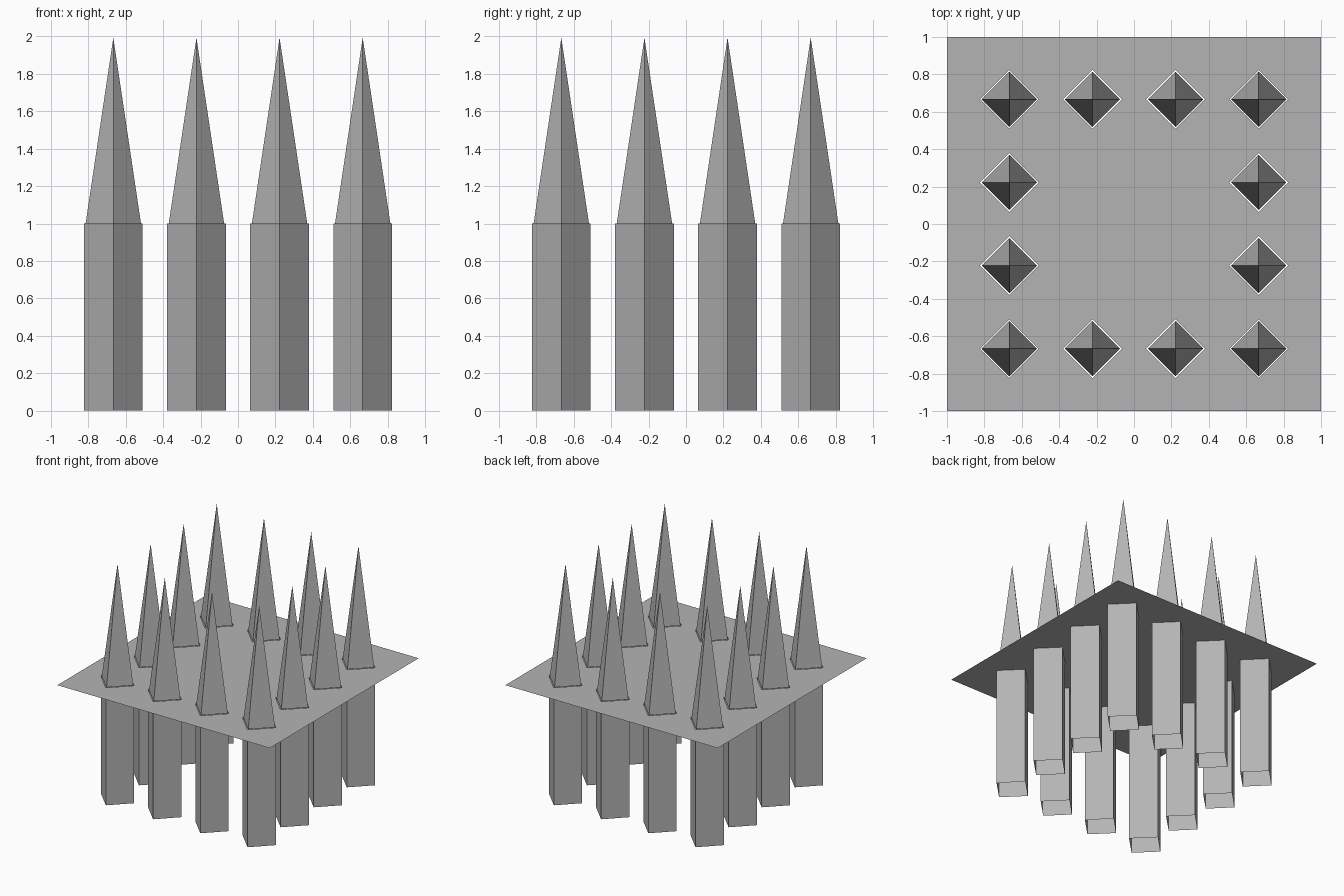
import bpy, bmesh, math
from mathutils import Vector

if "Cube" in bpy.data.objects:
    bpy.data.objects.remove(bpy.data.objects["Cube"])

GRID = [-0.6667, -0.2222, 0.2222, 0.6667]
HOLE_R, SPIKE_R = 0.157, 0.148
DECK_Z, TIP_Z = 1.0, 1.994

grey = bpy.data.materials.new("plain_grey")
grey.diffuse_color = (0.456, 0.456, 0.456, 1)
grey.use_nodes = True
grey.node_tree.nodes["Principled BSDF"].inputs["Base Color"].default_value = grey.diffuse_color

# spikes stand on the border cells of a four by four grid
spots = [(x, y) for x in GRID for y in GRID if max(abs(x), abs(y)) > 0.5]


def finish(name, bm):
    mesh = bpy.data.meshes.new(name)
    bm.to_mesh(mesh)
    bm.free()
    mesh.materials.append(grey)
    obj = bpy.data.objects.new(name, mesh)
    bpy.context.collection.objects.link(obj)


def diamond(x, y, z, r):
    return [Vector((x + r * math.cos(k * math.pi / 2),
                    y + r * math.sin(k * math.pi / 2), z)) for k in range(4)]


# thin square deck, with an open square tube hanging from each border cell
bm = bmesh.new()
cuts = [-1, -0.4444, 0, 0.4444, 1]
for i, x in enumerate(GRID):
    for j, y in enumerate(GRID):
        x0, x1, y0, y1 = cuts[i], cuts[i + 1], cuts[j], cuts[j + 1]
        corners = [bm.verts.new((a, b, DECK_Z))
                   for a, b in ((x1, y0), (x1, y1), (x0, y1), (x0, y0))]
        if (x, y) not in spots:
            bm.faces.new(corners)
            continue
        rim = [bm.verts.new(p) for p in diamond(x, y, DECK_Z, HOLE_R)]
        low = [bm.verts.new(p) for p in diamond(x, y, 0, HOLE_R)]
        for k in range(4):
            n = (k + 1) % 4
            bm.faces.new((rim[k], corners[k], corners[n]))
            bm.faces.new((rim[k], corners[n], rim[n]))
            bm.faces.new((low[k], low[n], rim[n], rim[k]))
bmesh.ops.remove_doubles(bm, verts=bm.verts[:], dist=1e-4)
finish("deck_with_tubes", bm)

# four sided spikes standing in the tube mouths
for n, (x, y) in enumerate(spots, 1):
    bm = bmesh.new()
    base = [bm.verts.new(p) for p in diamond(x, y, DECK_Z, SPIKE_R)]
    tip = bm.verts.new((x, y, TIP_Z))
    for k in range(4):
        bm.faces.new((base[k], base[(k + 1) % 4], tip))
    bm.faces.new(base[::-1])
    finish(f"spike_{n}", bm)
